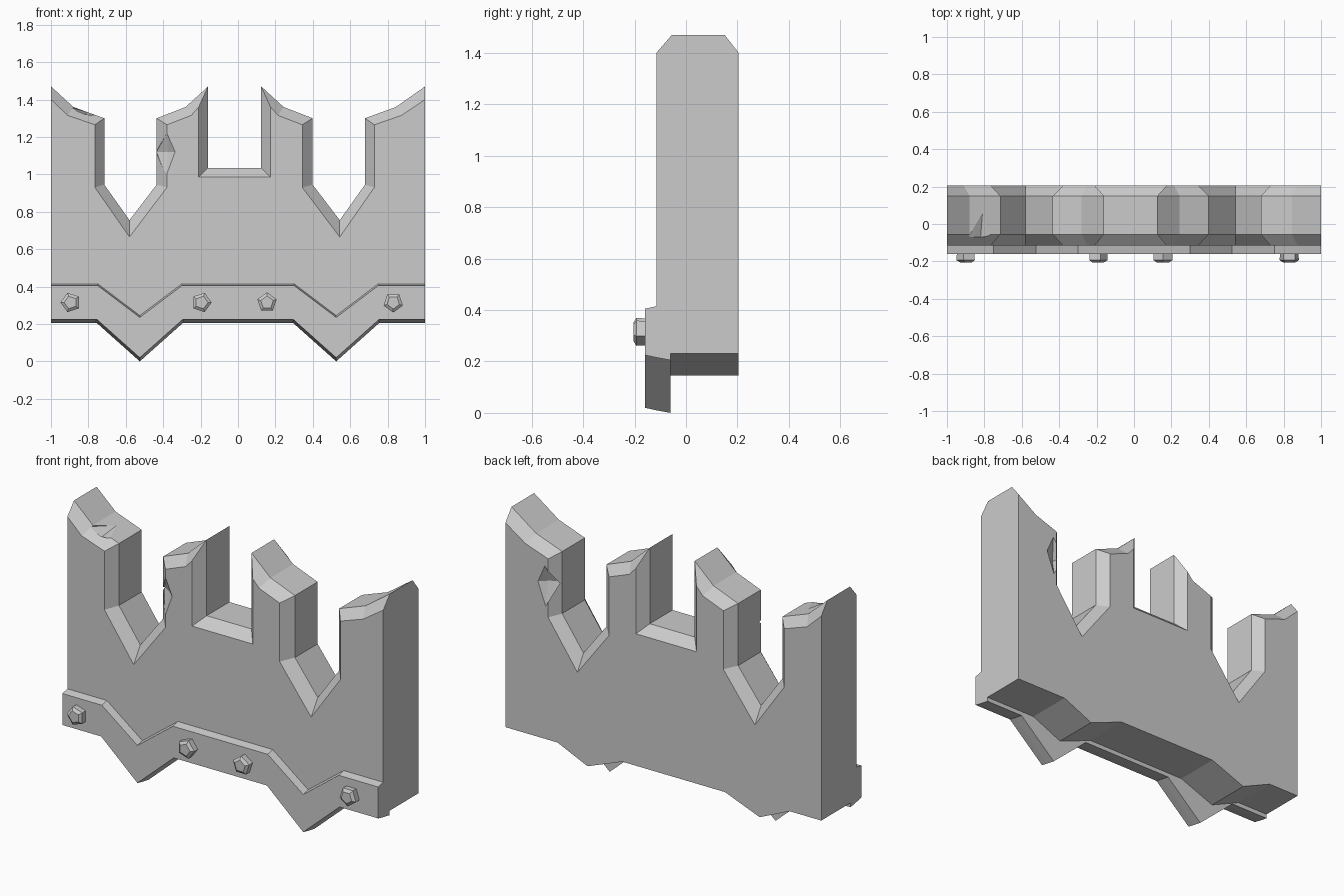
import bpy, bmesh
from math import cos, sin, tau

if "Cube" in bpy.data.objects:
    bpy.data.objects.remove(bpy.data.objects["Cube"])

stone = bpy.data.materials.new("grey_stone")
stone.use_nodes = True
stone.diffuse_color = (0.6, 0.6, 0.6, 1)
stone.node_tree.nodes["Principled BSDF"].inputs["Base Color"].default_value = (0.6, 0.6, 0.6, 1)


def finish(name, bm):
    bmesh.ops.recalc_face_normals(bm, faces=bm.faces)
    mesh = bpy.data.meshes.new(name)
    bm.to_mesh(mesh)
    bm.free()
    mesh.materials.append(stone)
    obj = bpy.data.objects.new(name, mesh)
    bpy.context.collection.objects.link(obj)
    return obj


def loft(name, rings):
    """Join matching (x, z) outlines placed at successive y depths."""
    bm = bmesh.new()
    loops = [[bm.verts.new((x, y, z)) for x, z in pts] for y, pts in rings]
    for a, b in zip(loops, loops[1:]):
        for i in range(len(a)):
            bm.faces.new((a[i - 1], a[i], b[i], b[i - 1]))
    bm.faces.new(loops[0])
    bm.faces.new(loops[-1])
    return finish(name, bm)


def mirrored(half, centre):
    """Continue a left half outline to the right of a centre line."""
    other = [(1 if x == -1 else 2 * centre - x, z) for x, z in reversed(half)]
    return half + other


# Wall with broken battlements and chamfered upper edges
crest = mirrored([(-1, 1.47), (-.88, 1.36), (-.715, 1.3), (-.715, .945), (-.58, .755),
                  (-.435, .945), (-.435, 1.3), (-.28, 1.36), (-.16, 1.47), (-.16, 1.035)], -.018)
face = mirrored([(-1, 1.4), (-.91, 1.315), (-.765, 1.265), (-.765, .93), (-.58, .665),
                 (-.38, .93), (-.38, 1.265), (-.25, 1.315), (-.21, 1.36), (-.21, .985)], -.018)
base = mirrored([(-1, .23), (-.8, .23), (-.61, .145), (-.39, .23)], -.065)[::-1]
wall = loft("wall", [(-.115, face + base), (-.055, crest + base),
                     (.15, crest + base), (.205, face + base)])


# Chips broken out of the wall edges
def chip(name, points):
    bm = bmesh.new()
    for p in points:
        bm.verts.new(p)
    hull = bmesh.ops.convex_hull(bm, input=bm.verts)
    loose = [v for v in bm.verts if not v.link_faces]
    bmesh.ops.delete(bm, geom=loose, context="VERTS")
    cutter = finish(name, bm)
    cutter.hide_render = True
    cutter.hide_set(True)
    cutter.display_type = "WIRE"
    mod = wall.modifiers.new(name, "BOOLEAN")
    mod.operation = "DIFFERENCE"
    mod.solver = "EXACT"
    mod.object = cutter


edge_chip = [(-.38, -.115, 1.22), (-.335, -.116, 1.12), (-.385, -.115, .99),
             (-.436, -.04, 1.12), (-.375, -.08, 1.12), (-.47, -.18, 1.12)]
chip("front_edge_chip_cutter", edge_chip)
chip("back_edge_chip_cutter", [(x + 1.13, .09 - y, z) for x, y, z in edge_chip])
chip("top_chip_cutter", [(-.81, .06, 1.335), (-.89, -.07, 1.355), (-.75, -.06, 1.32),
                         (-.82, -.07, 1.31), (-.8, -.12, 1.5)])

# Zigzag band across the foot of the wall
top = mirrored([(-1, .415), (-.75, .415), (-.525, .245), (-.3, .415)], 0)
foot = mirrored([(-1, .205), (-.755, .205), (-.525, 0), (-.295, .205)], 0)[::-1]
loft("zigzag_band", [(-.16, [(x, z - .01) for x, z in top] + [(x, z + .02) for x, z in foot]),
                     (-.115, top + [(x, z + .01) for x, z in foot]),
                     (-.06, top + foot)])

# Five-sided pointed rivets
for i, (x, turn) in enumerate([(-.895, .1), (-.195, .2), (.155, .05), (.83, .15)]):
    bm = bmesh.new()
    rings = []
    for y, r in ((-.15, .052), (-.193, .054), (-.205, .035)):
        rings.append([bm.verts.new((x + r * cos(tau * (k / 5 + turn)), y,
                                    .315 + r * sin(tau * (k / 5 + turn)))) for k in range(5)])
    for a, b in zip(rings, rings[1:]):
        for k in range(5):
            bm.faces.new((a[k - 1], a[k], b[k], b[k - 1]))
    bm.faces.new(rings[0])
    bm.faces.new(rings[-1])
    finish(f"rivet_{i + 1}", bm)
